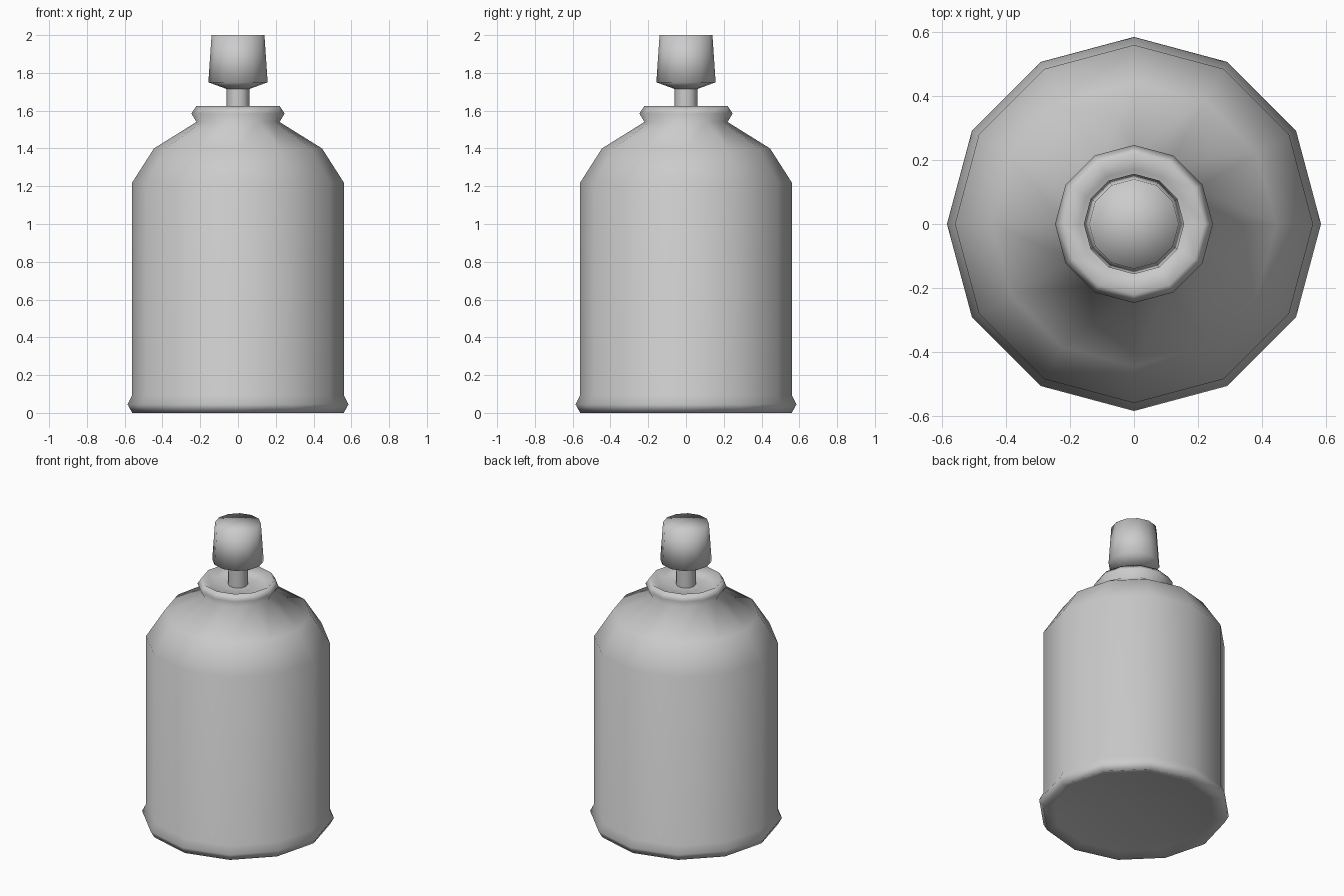
import bpy, bmesh
from math import cos, sin, pi

if "Cube" in bpy.data.objects:
    bpy.data.objects.remove(bpy.data.objects["Cube"])

SIDES = 12


def lathe(name, profile):
    """Revolve (radius, z) points, bottom to top; radius 0 closes to a pole."""
    bm = bmesh.new()
    rings = []
    for r, z in profile:
        count = SIDES if r > 0 else 1
        rings.append([bm.verts.new((r * cos(2 * pi * i / SIDES), r * sin(2 * pi * i / SIDES), z))
                      for i in range(count)])
    for a, b in zip(rings, rings[1:]):
        for i in range(SIDES):
            j = (i + 1) % SIDES
            quad = [a[i % len(a)], a[j % len(a)], b[j % len(b)], b[i % len(b)]]
            bm.faces.new(list(dict.fromkeys(quad)))
    bmesh.ops.recalc_face_normals(bm, faces=bm.faces)
    mesh = bpy.data.meshes.new(name)
    bm.to_mesh(mesh)
    bm.free()
    mesh.shade_smooth()
    obj = bpy.data.objects.new(name, mesh)
    bpy.context.collection.objects.link(obj)
    return obj


# Can body: base, bottom bead, wall, shoulder, collar bead and dished top
lathe("can_body", [
    (0, 0.02), (0.49, 0.02), (0.56, 0.0), (0.585, 0.045), (0.56, 0.095),
    (0.56, 1.22), (0.445, 1.40), (0.22, 1.54), (0.247, 1.585),
    (0.22, 1.625), (0.17, 1.585), (0.06, 1.59), (0, 1.59)])

# Valve stem
lathe("valve_stem", [(0.06, 1.585), (0.06, 1.725)])

# Tapered spray button
lathe("spray_button", [(0, 1.715), (0.06, 1.715), (0.157, 1.75), (0.14, 2.0), (0, 2.0)])
